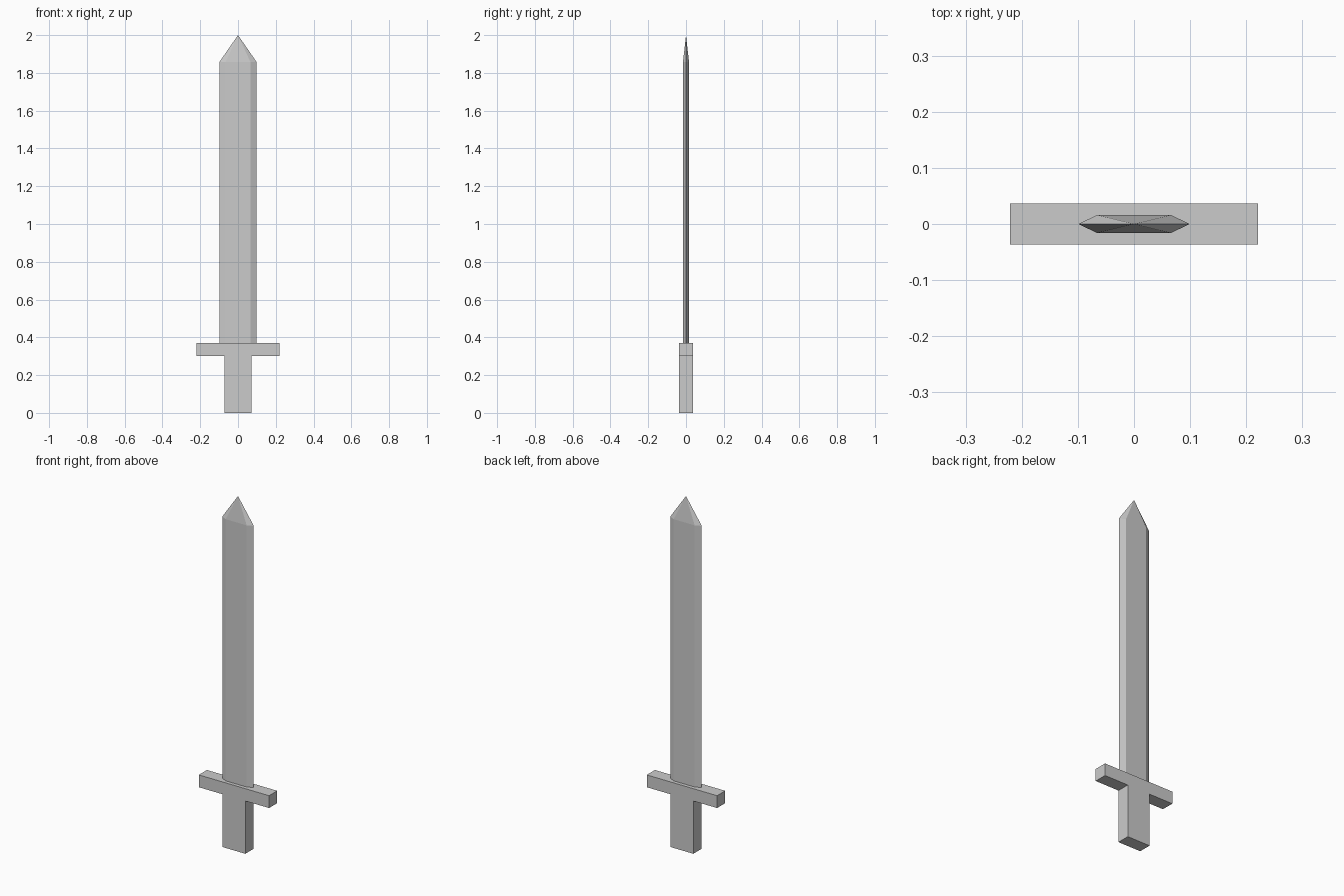
import bpy, bmesh
from mathutils import Vector

if "Cube" in bpy.data.objects:
    bpy.data.objects.remove(bpy.data.objects["Cube"])


def make_object(name, bm):
    bmesh.ops.recalc_face_normals(bm, faces=bm.faces)
    mesh = bpy.data.meshes.new(name)
    bm.to_mesh(mesh)
    bm.free()
    obj = bpy.data.objects.new(name, mesh)
    bpy.context.collection.objects.link(obj)
    return obj


def prism(profile, direction):
    """Extrude a closed profile along a vector; return the bmesh and its end face."""
    bm = bmesh.new()
    base = bm.faces.new([bm.verts.new(p) for p in profile])
    cap = bmesh.ops.extrude_face_region(bm, geom=[base], use_keep_orig=True)["geom"]
    end_verts = [g for g in cap if isinstance(g, bmesh.types.BMVert)]
    end_face = next(g for g in cap if isinstance(g, bmesh.types.BMFace))
    bmesh.ops.translate(bm, verts=end_verts, vec=Vector(direction))
    return bm, end_face


# Hilt: grip and crossguard as one T-shaped slab
GRIP, GUARD, DEPTH = 0.0715, 0.221, 0.0365
GUARD_Z, BLADE_Z, SHOULDER_Z, TIP_Z = 0.30, 0.37, 1.857, 2.0
right_half = [(GRIP, 0), (GRIP, GUARD_Z), (GUARD, GUARD_Z), (GUARD, BLADE_Z)]
outline = right_half + [(-x, z) for x, z in reversed(right_half)]
bm, _ = prism([(x, -DEPTH, z) for x, z in outline], (0, 2 * DEPTH, 0))
make_object("hilt", bm)

# Blade: flat hexagonal section with bevelled edges, poked to a point
EDGE, FLAT, THICK = 0.099, 0.066, 0.016
section = [(EDGE, 0), (FLAT, THICK), (-FLAT, THICK),
           (-EDGE, 0), (-FLAT, -THICK), (FLAT, -THICK)]
bm, end_face = prism([(x, y, BLADE_Z) for x, y in section],
                     (0, 0, SHOULDER_Z - BLADE_Z))
tip = bmesh.ops.poke(bm, faces=[end_face])["verts"][0]
tip.co = (0, 0, TIP_Z)
make_object("blade", bm)
